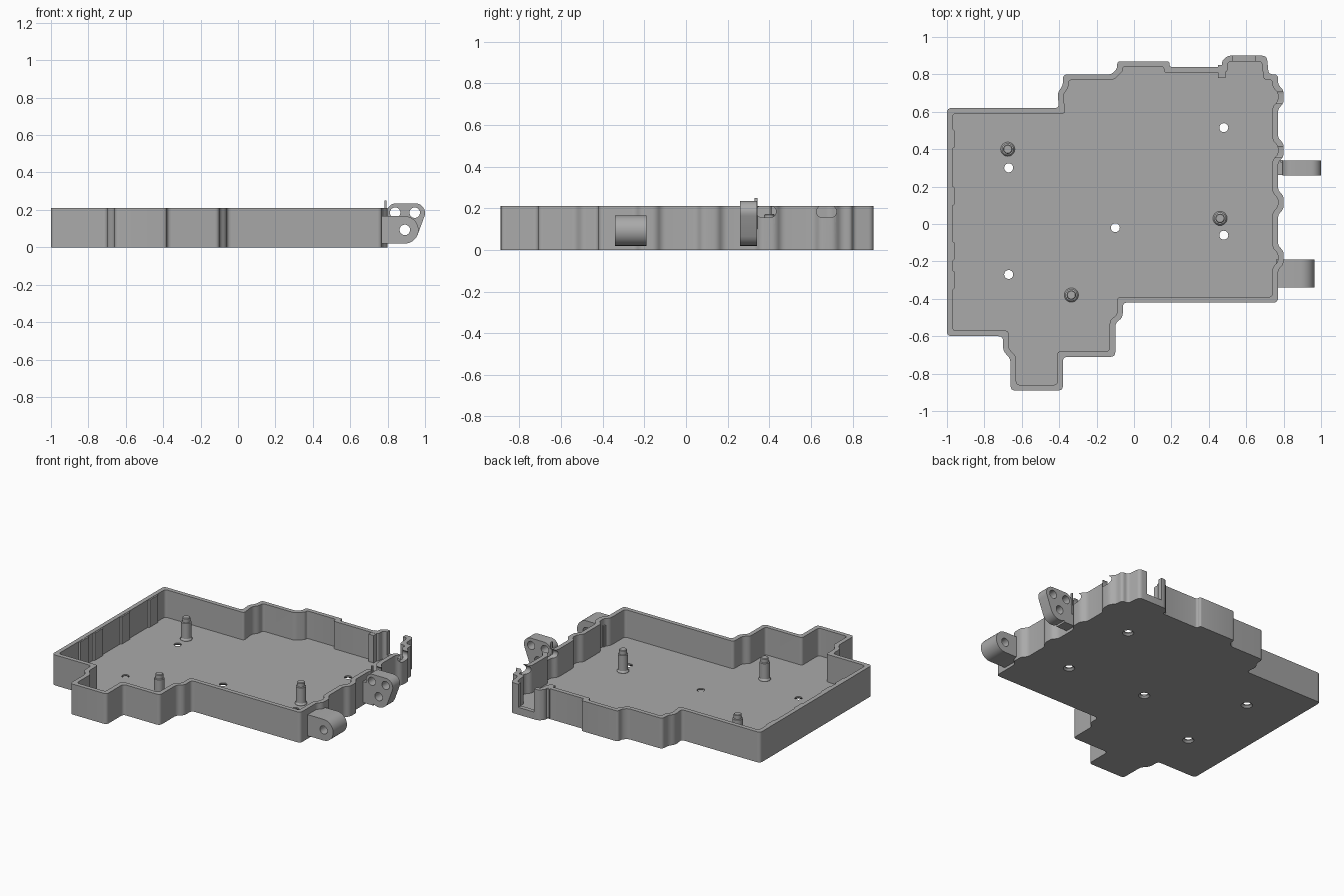
import bpy, bmesh, math
from mathutils import Vector, Matrix
from mathutils.geometry import convex_hull_2d

old = bpy.data.objects.get("Cube")
if old:
    bpy.data.objects.remove(old, do_unlink=True)

grey = bpy.data.materials.new("plain_grey")
grey.use_nodes = True
grey.diffuse_color = (0.4, 0.4, 0.4, 1)
grey.node_tree.nodes["Principled BSDF"].inputs["Base Color"].default_value = grey.diffuse_color

WALL, TOP, FLOOR = 0.03, 0.21, 0.02


def finish(name, bm):
    bmesh.ops.recalc_face_normals(bm, faces=bm.faces)
    mesh = bpy.data.meshes.new(name)
    bm.to_mesh(mesh)
    bm.free()
    mesh.materials.append(grey)
    obj = bpy.data.objects.new(name, mesh)
    bpy.context.collection.objects.link(obj)
    return obj


def prism(name, pts, low, high, along_y=False):
    """Extrude a flat profile up z, or an xz profile along y."""
    bm = bmesh.new()
    rings = [[bm.verts.new((a, h, b) if along_y else (a, b, h)) for a, b in pts] for h in (low, high)]
    for ring in rings:
        bm.faces.new(ring)
    for i in range(len(pts)):
        j = (i + 1) % len(pts)
        bm.faces.new((rings[0][i], rings[0][j], rings[1][j], rings[1][i]))
    return finish(name, bm)


def box(name, x0, x1, y0, y1, z0, z1):
    return prism(name, [(x0, y0), (x1, y0), (x1, y1), (x0, y1)], z0, z1)


def lathe(name, profile, x, y, steps=24):
    """Turn a closed-at-the-axis (radius, z) profile around a vertical axis."""
    bm = bmesh.new()
    rings = [[bm.verts.new((x + r * math.cos(math.tau * k / steps), y + r * math.sin(math.tau * k / steps), z))
              for k in range(steps)] for r, z in profile]
    for a, b in zip(rings, rings[1:]):
        for k in range(steps):
            n = (k + 1) % steps
            bm.faces.new((a[k], a[n], b[n], b[k]))
    bm.faces.new(rings[0])
    bm.faces.new(rings[-1])
    return finish(name, bm)


def circle(cx, cy, r, steps=32):
    return [(cx + r * math.cos(math.tau * k / steps), cy + r * math.sin(math.tau * k / steps)) for k in range(steps)]


def hull(*circles):
    pts = [p for c in circles for p in circle(*c)]
    return [pts[i] for i in convex_hull_2d(pts)]


def offset(pts, d):
    """Move each edge of a clockwise outline inward by d."""
    out = []
    for i, p in enumerate(pts):
        e = (p - pts[i - 1]).normalized()
        f = (pts[(i + 1) % len(pts)] - p).normalized()
        n, m = Vector((e.y, -e.x)), Vector((f.y, -f.x))
        out.append(p + (n + m) * d / (1 + n.dot(m)))
    return out


def rounded(pts, radius, steps=4):
    """Round the corners of an outline."""
    out = []
    for i, p in enumerate(pts):
        a, b = pts[i - 1] - p, pts[(i + 1) % len(pts)] - p
        cut = min(radius, a.length * 0.45, b.length * 0.45)
        s, t = p + a.normalized() * cut, p + b.normalized() * cut
        for k in range(steps + 1):
            u = k / steps
            out.append(s * (1 - u) ** 2 + p * 2 * u * (1 - u) + t * u * u)
    return out


def cut(obj, cutter):
    mod = obj.modifiers.new("cut", "BOOLEAN")
    mod.operation, mod.solver, mod.object = "DIFFERENCE", "EXACT", cutter
    with bpy.context.temp_override(object=obj, active_object=obj, selected_objects=[obj]):
        bpy.ops.object.modifier_apply(modifier=mod.name)
    bpy.data.objects.remove(cutter, do_unlink=True)


# Tray outline, clockwise from the back corner of the -x side
outline = [(-1, .62), (-.4, .62), (-.41, .7), (-.38, .74), (-.38, .8), (-.12, .8), (-.09, .83), (-.09, .87),
           (.19, .87), (.19, .84), (.47, .84), (.47, .87), (.5, .9), (.71, .9), (.72, .8), (.77, .8)]
for mid in (.68, .395, .115, -.18):
    outline += [(.77, mid + .065), (.8, mid + .035), (.8, mid - .035), (.77, mid - .065)]
outline += [(.77, -.42), (-.06, -.42), (-.06, -.5), (-.1, -.53), (-.1, -.71), (-.38, -.71), (-.38, -.89),
            (-.66, -.89), (-.66, -.72), (-.7, -.68), (-.7, -.6), (-1, -.6)]
outline = [Vector(p) for p in outline]

tray = prism("tray", rounded(outline, .025), 0, TOP)
cut(tray, prism("cavity", rounded(offset(outline, WALL), .02), FLOOR, .4))

# Connector opening in the back wall
cut(tray, box("opening", .53, .65, .84, 1, .05, .4))

# Cable notches in the bulges of the +x wall
for y in (.385, .675):
    notch = hull((y - .02, .184, .028), (y + .02, .184, .028))
    cutter = prism("notch", notch, .7, .9, True)
    cutter.data.transform(Matrix(((0, 1, 0, 0), (1, 0, 0, 0), (0, 0, 1, 0), (0, 0, 0, 1))))
    cutter.data.flip_normals()
    cut(tray, cutter)

# Countersunk screw holes in the floor
for x, y in ((-.67, .3), (-.67, -.27), (-.1, -.02), (.48, .515), (.48, -.06)):
    cut(tray, lathe("screw_hole", [(.038, -.01), (.036, 0), (.024, .012), (.024, .1)], x, y))

parts = [tray]

# Locating posts with a stepped pin
for i, (x, y) in enumerate(((-.675, .4), (.46, .03), (-.335, -.38))):
    parts.append(lathe(f"post_{i + 1}", [(.038, .01), (.038, .025), (.032, .034), (.032, .14),
                                         (.025, .142), (.025, .168), (.021, .172)], x, y))

# Shallow pads inside the -x wall
for i, y in enumerate((.455, .15, -.145, -.3)):
    parts.append(prism(f"wall_pad_{i + 1}", [(-.98, y - .06), (-.98, y + .06), (-.96, y + .045), (-.96, y - .045)],
                       .01, TOP - .002))

# Pillar beside the connector and thin tab above the rear lug
parts.append(box("pillar", .45, .49, .78, .85, .01, TOP - .001))
parts.append(box("tab", .784, .794, .33, .343, .1, .25))

# Front lug with one pivot hole
front_lug = prism("front_lug", hull((.892, .093, .073), (.77, .093, .073))[:], -.34, -.19, True)
cut(front_lug, box("trim", .5, .765, -.5, 0, -.1, .4))
parts.append(front_lug)
foot = box("front_lug_root", .76, .79, -.339, -.191, .0202, .1658)
parts.append(foot)

# Rear triangular lug with three holes
rear_lug = prism("rear_lug", hull((.892, .093, .073), (.845, .185, .05), (.948, .183, .052)), .26, .34, True)
parts.append(rear_lug)
rear_root = box("rear_lug_root", .76, .85, .261, .339, .0202, .165)
parts.append(rear_root)

pivots = [(front_lug, .892, .093, .028), (rear_lug, .892, .093, .028), (rear_lug, .84, .185, .028),
          (rear_lug, .945, .185, .028), (rear_root, .84, .185, .028)]
for lug, x, z, r in pivots:
    cut(lug, prism("pivot", circle(x, z, r), -.6, .6, True))

for obj in parts:
    bpy.ops.object.select_all(action="DESELECT")
    obj.select_set(True)
    bpy.context.view_layer.objects.active = obj
    bpy.ops.object.shade_smooth_by_angle(angle=math.radians(32))
